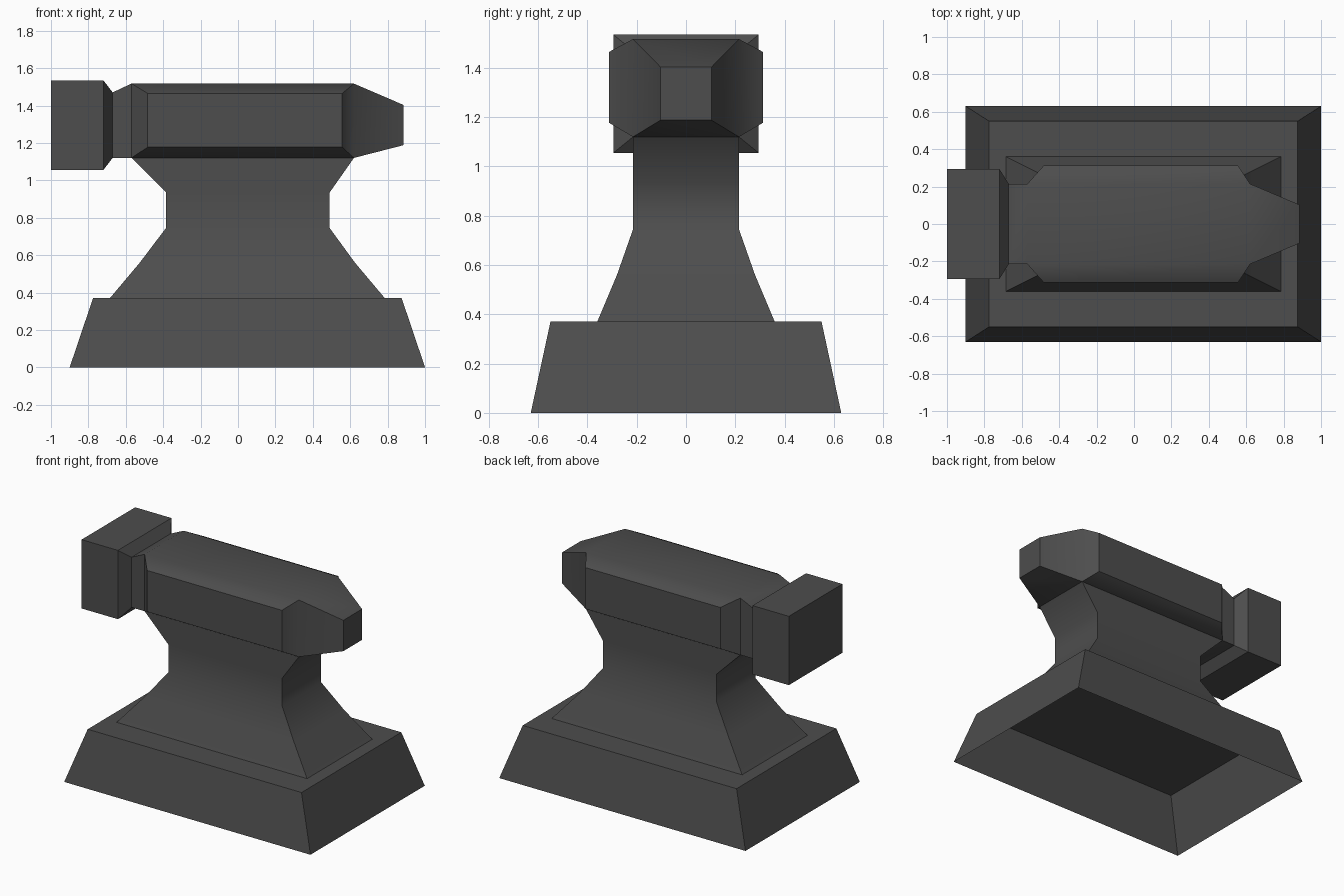
import bpy, bmesh, math

if "Cube" in bpy.data.objects:
    bpy.data.objects.remove(bpy.data.objects["Cube"])

iron = bpy.data.materials.new("dark_iron")
iron.diffuse_color = (0.075, 0.075, 0.075, 1)
iron.use_nodes = True
iron.node_tree.nodes["Principled BSDF"].inputs["Base Color"].default_value = iron.diffuse_color


def loft(name, rings, cap_start=False, cap_end=False, cheek=None):
    """Join four-cornered rings with quads; cheek = (segment, inset points) bulges both y sides."""
    bm = bmesh.new()
    vs = [[bm.verts.new(p) for p in ring] for ring in rings]
    for i in range(len(vs) - 1):
        for k in range(4):
            a, b = vs[i], vs[i + 1]
            n = (k + 1) % 4
            quad = [a[k], b[k], b[n], a[n]]
            if cheek and cheek[0] == i and k in (0, 2):
                # raised panel ringed by chamfers
                s = -1 if k == 0 else 1
                x0, x1, y, z0, z1 = cheek[1]
                top = z1 if k == 2 else z0
                bot = z0 if k == 2 else z1
                inner = [bm.verts.new(p) for p in
                         ((x0, s * y, top), (x1, s * y, top), (x1, s * y, bot), (x0, s * y, bot))]
                bm.faces.new(inner)
                for j in range(4):
                    m = (j + 1) % 4
                    bm.faces.new((quad[j], quad[m], inner[m], inner[j]))
            else:
                bm.faces.new(quad)
    if cap_start:
        bm.faces.new(vs[0])
    if cap_end:
        bm.faces.new(vs[-1])
    bmesh.ops.recalc_face_normals(bm, faces=bm.faces)
    mesh = bpy.data.meshes.new(name)
    bm.to_mesh(mesh)
    bm.free()
    mesh.materials.append(iron)
    ob = bpy.data.objects.new(name, mesh)
    bpy.context.collection.objects.link(ob)
    bpy.ops.object.select_all(action='DESELECT')
    ob.select_set(True)
    bpy.context.view_layer.objects.active = ob
    bpy.ops.object.shade_smooth_by_angle(angle=math.radians(46.5))
    return ob


def level(z, x0, x1, y):
    """Horizontal rectangle."""
    return [(x0, -y, z), (x1, -y, z), (x1, y, z), (x0, y, z)]


def station(x, y, z0, z1):
    """Upright rectangle across the x axis."""
    return [(x, -y, z0), (x, -y, z1), (x, y, z1), (x, y, z0)]


# Tapered hollow base, open underneath
loft("base", [level(0, -0.9, 1.0, 0.63), level(0.37, -0.775, 0.875, 0.55)], cap_end=True)

# Waisted pillar
loft("pillar", [level(0.37, -0.685, 0.785, 0.36), level(0.56, -0.525, 0.625, 0.28),
                level(0.745, -0.385, 0.49, 0.215), level(0.935, -0.385, 0.49, 0.215),
                level(1.12, -0.57, 0.62, 0.215)])

# Head: square block, collar, neck, body with raised cheeks, tapered horn
loft("head", [station(-1.0, 0.295, 1.055, 1.535), station(-0.72, 0.295, 1.055, 1.535),
              station(-0.67, 0.215, 1.12, 1.47), station(-0.57, 0.215, 1.12, 1.517),
              station(0.62, 0.215, 1.12, 1.517), station(0.885, 0.103, 1.188, 1.403)],
     cap_start=True, cap_end=True, cheek=(3, (-0.483, 0.557, 0.312, 1.177, 1.465)))
